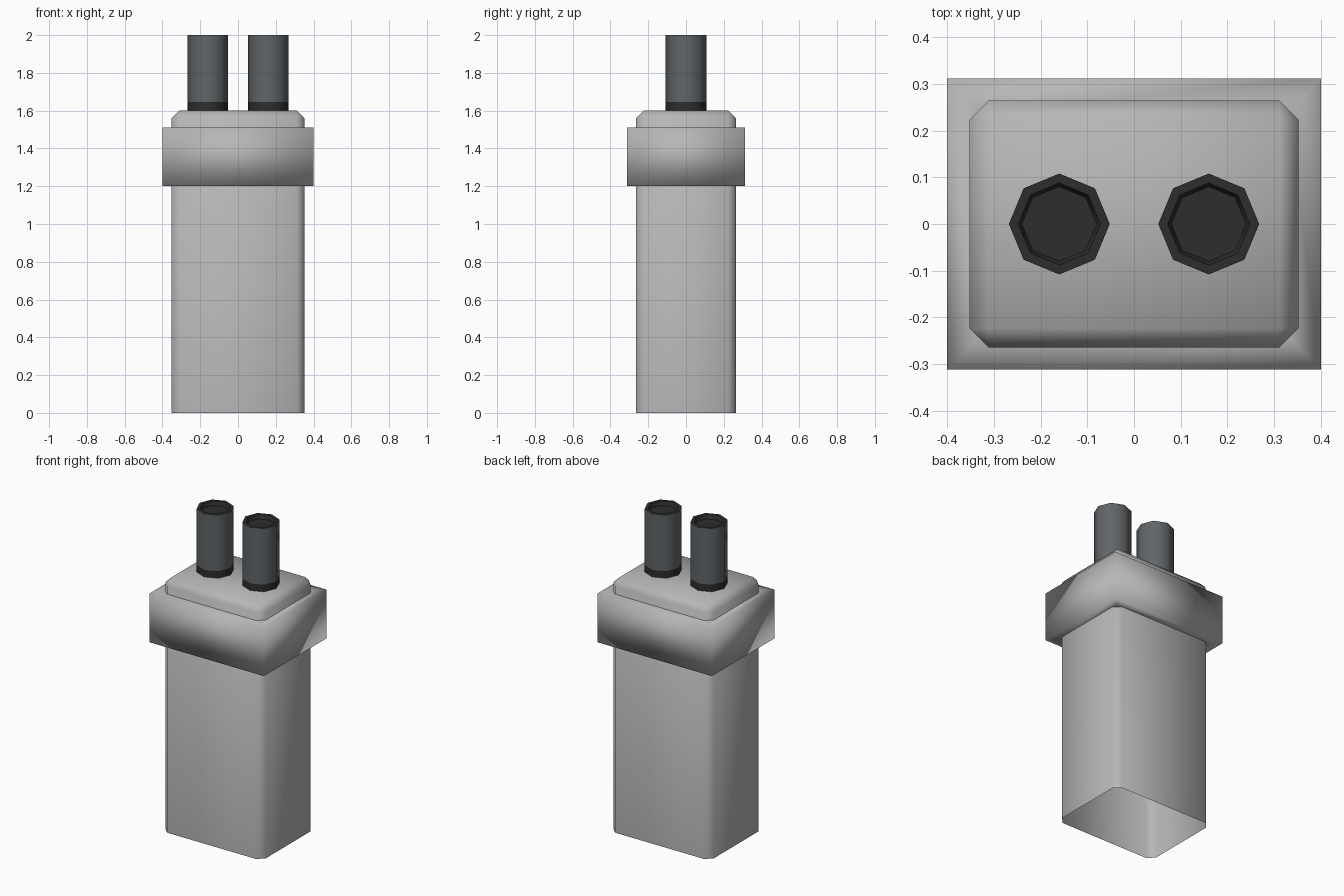
import bpy, bmesh, math

if "Cube" in bpy.data.objects:
    bpy.data.objects.remove(bpy.data.objects["Cube"])


def material(name, rgb):
    m = bpy.data.materials.new(name)
    m.diffuse_color = (*rgb, 1.0)
    m.use_nodes = True
    m.node_tree.nodes["Principled BSDF"].inputs["Base Color"].default_value = m.diffuse_color
    return m


stone = material("light_grey_stone", (0.47, 0.47, 0.47))
clay = material("slate_grey_pot", (0.118, 0.130, 0.137))
soot = material("soot_black", (0.027, 0.027, 0.027))


def finish(bm, name, mats):
    """Turn a bmesh into a smooth shaded object."""
    me = bpy.data.meshes.new(name)
    for f in bm.faces:
        f.smooth = True
    bm.to_mesh(me)
    bm.free()
    for m in mats:
        me.materials.append(m)
    ob = bpy.data.objects.new(name, me)
    bpy.context.collection.objects.link(ob)
    return ob


def bridge(bm, a, b, mat=0):
    """Wall of quads between two closed vertex loops."""
    n = len(a)
    for i in range(n):
        j = (i + 1) % n
        bm.faces.new((a[i], a[j], b[j], b[i])).material_index = mat


def rect(bm, hx, hy, z):
    return [bm.verts.new((sx * hx, sy * hy, z))
            for sx, sy in ((-1, -1), (1, -1), (1, 1), (-1, 1))]


def ring(bm, r, z, cx, n=8):
    return [bm.verts.new((cx + r * math.cos(2 * math.pi * i / n),
                          r * math.sin(2 * math.pi * i / n), z)) for i in range(n)]


# Main stack: open underneath, chamfered everywhere else
bm = bmesh.new()
low, high = rect(bm, 0.352, 0.264, 0.0), rect(bm, 0.352, 0.264, 1.6)
bridge(bm, low, high)
bm.faces.new(high)
edges = [e for e in bm.edges if not e.is_boundary]
bmesh.ops.bevel(bm, geom=edges, offset=0.04, segments=1, affect='EDGES')
finish(bm, "chimney_stack", [stone])

# Wide collar around the stack
bm = bmesh.new()
loops = [rect(bm, *p) for p in ((0.33, 0.242, 1.2), (0.4, 0.312, 1.2),
                                (0.4, 0.312, 1.51), (0.33, 0.242, 1.51))]
for a, b in zip(loops, loops[1:]):
    bridge(bm, a, b)
finish(bm, "chimney_collar", [stone])

# Two octagonal pots with a dark foot band and a sooty recessed mouth
for side, cx in (("left", -0.16), ("right", 0.16)):
    bm = bmesh.new()
    profile = [(0.108, 1.6), (0.108, 1.645), (0.108, 2.0), (0.088, 2.0), (0.08, 1.975)]
    loops = [ring(bm, r, z, cx) for r, z in profile]
    for a, b, mat in zip(loops, loops[1:], (1, 0, 1, 1)):
        bridge(bm, a, b, mat)
    bm.faces.new(loops[-1]).material_index = 1
    pot = finish(bm, side + "_chimney_pot", [clay, soot])
    bpy.ops.object.select_all(action='DESELECT')
    pot.select_set(True)
    bpy.context.view_layer.objects.active = pot
    bpy.ops.object.shade_smooth_by_angle(angle=math.radians(60))
